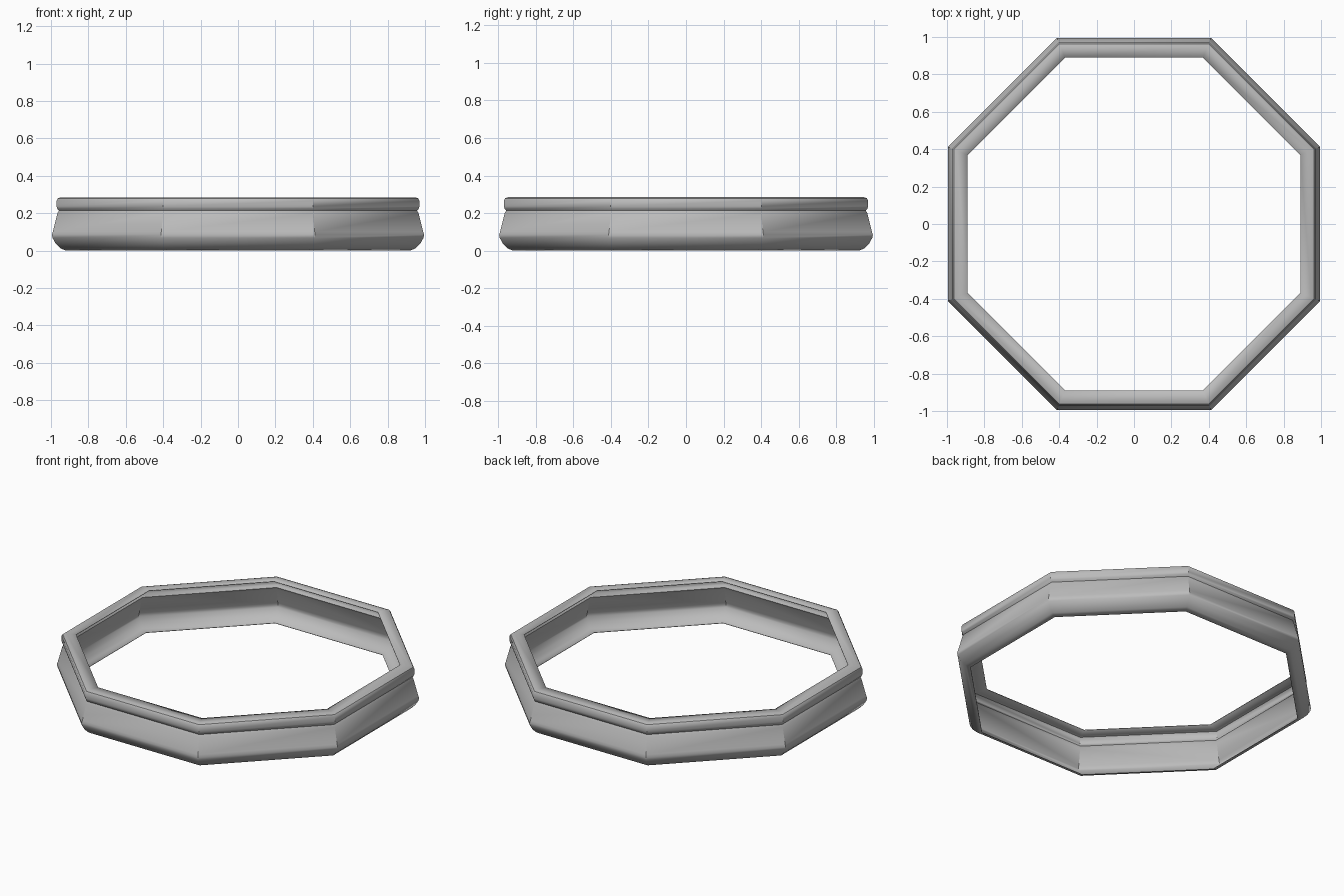
import bpy, bmesh, math

if "Cube" in bpy.data.objects:
    bpy.data.objects.remove(bpy.data.objects["Cube"])

# One flat grey for the whole ring
grey = bpy.data.materials.new("plain grey")
grey.diffuse_color = (0.5, 0.5, 0.5, 1)
grey.use_nodes = True
grey.node_tree.nodes["Principled BSDF"].inputs["Base Color"].default_value = grey.diffuse_color

# Cross-section of the thin shell: (distance of side from centre, height)
profile = [(0.92, 0.0), (0.95, 0.012), (0.975, 0.038), (0.992, 0.068),
           (0.995, 0.085), (0.99, 0.1), (0.965, 0.2), (0.958, 0.213),
           (0.966, 0.224), (0.97, 0.236), (0.97, 0.266), (0.963, 0.279),
           (0.947, 0.285), (0.89, 0.285)]
SIDES = 8

# Octagonal band with bulging wall, rounded foot and rolled top rim
bm = bmesh.new()
loops = []
for apothem, z in profile:
    r = apothem / math.cos(math.pi / SIDES)
    loops.append([bm.verts.new((r * math.cos((i + 0.5) * math.tau / SIDES),
                                r * math.sin((i + 0.5) * math.tau / SIDES), z))
                  for i in range(SIDES)])
for low, high in zip(loops, loops[1:]):
    for i in range(SIDES):
        j = (i + 1) % SIDES
        bm.faces.new((low[i], low[j], high[j], high[i]))

mesh = bpy.data.meshes.new("octagonal_ring")
bm.to_mesh(mesh)
bm.free()
mesh.materials.append(grey)
ring = bpy.data.objects.new("octagonal_ring", mesh)
bpy.context.collection.objects.link(ring)

# Thin wall, grown inward
shell = ring.modifiers.new("wall thickness", 'SOLIDIFY')
shell.thickness = 0.004
shell.offset = -1

# Smooth along the profile, sharp at the eight corners
bpy.context.view_layer.objects.active = ring
ring.select_set(True)
bpy.ops.object.shade_smooth_by_angle(angle=math.radians(40))
